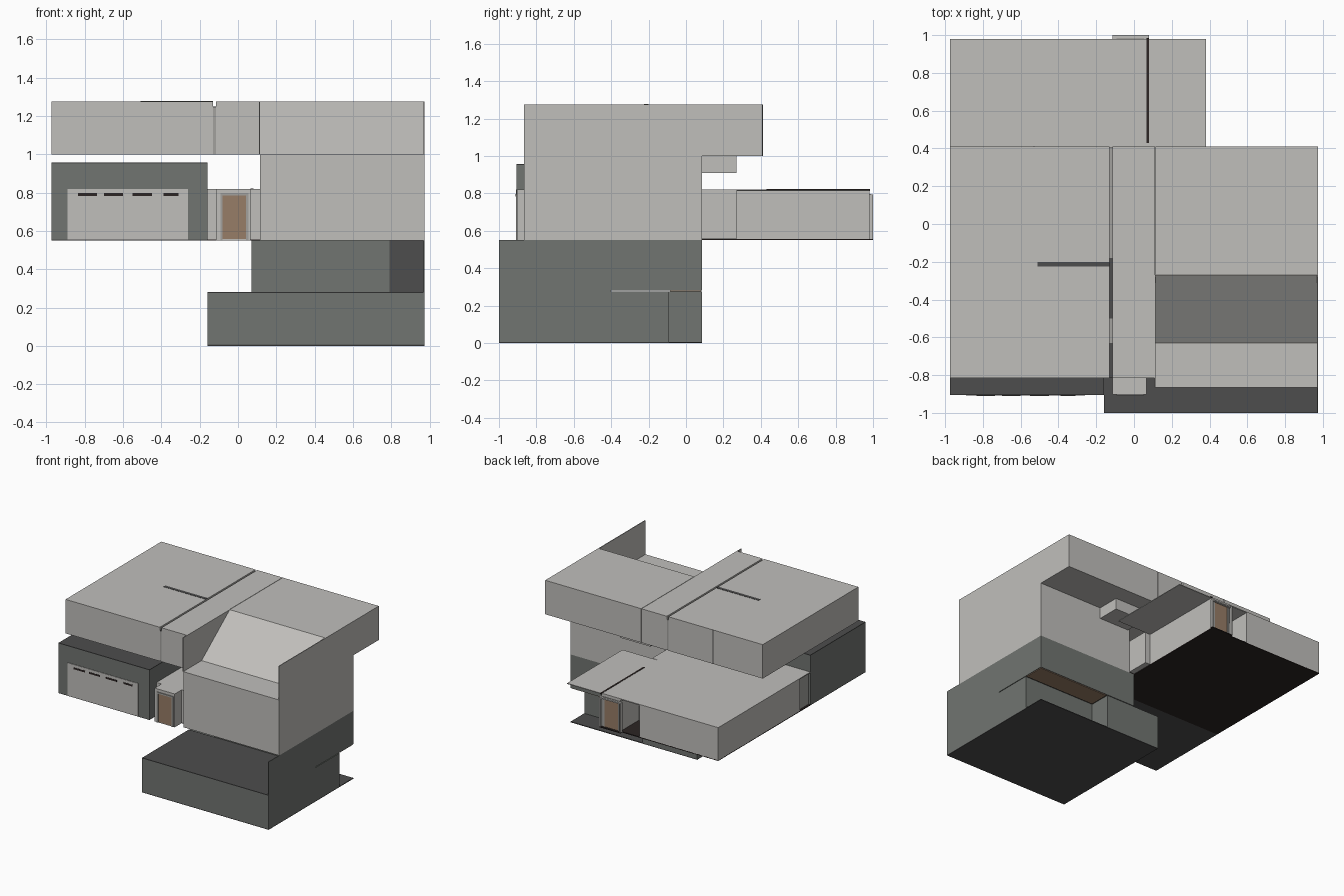
import bpy, bmesh


def mat(name, rgb):
    m = bpy.data.materials.new(name)
    m.diffuse_color = (*rgb, 1)
    return m


LIGHT = mat("light plaster", (0.53, 0.52, 0.50))
GREEN = mat("grey green cladding", (0.165, 0.178, 0.165))
DARK = mat("dark flat roof", (0.075, 0.075, 0.075))
WOOD = mat("brown wood", (0.31, 0.205, 0.135))
BLACK = mat("black brown floor", (0.025, 0.018, 0.017))
FRAME = mat("frame grey", (0.36, 0.355, 0.34))


def box(name, x0, x1, y0, y1, z0, z1, m):
    """Axis-aligned box given by its limits."""
    bm = bmesh.new()
    bmesh.ops.create_cube(bm, size=1)
    for v in bm.verts:
        v.co = (x1 if v.co.x > 0 else x0, y1 if v.co.y > 0 else y0, z1 if v.co.z > 0 else z0)
    return finish(name, bm, m)


def prism(name, profile, x0, x1, m):
    """Side profile (y, z) pushed along x."""
    bm = bmesh.new()
    f = bm.faces.new([bm.verts.new((x0, y, z)) for y, z in profile])
    r = bmesh.ops.extrude_face_region(bm, geom=[f])
    for v in r["geom"]:
        if isinstance(v, bmesh.types.BMVert):
            v.co.x = x1
    bmesh.ops.recalc_face_normals(bm, faces=bm.faces)
    return finish(name, bm, m)


def finish(name, bm, m):
    me = bpy.data.meshes.new(name)
    bm.to_mesh(me)
    bm.free()
    me.materials.append(m)
    ob = bpy.data.objects.new(name, me)
    bpy.context.collection.objects.link(ob)
    return ob


W = 0.975  # half width
E = 0.004  # thickness of plates

# Basement: ground slab, front block, rear block beside the open corner
box("ground_slab", -0.16, W, -1, 0.085, 0, 0.006, DARK)
box("basement_front", -0.16, W, -1, -0.09, 0.006, 0.275, GREEN)
box("basement_back", -0.16, 0.33, -0.09, 0.085, 0.006, 0.275, GREEN)
box("terrace_floor", -0.16, W - 0.006, -1, -0.4, 0.275, 0.28, DARK)
box("basement_upper", 0.07, W, -0.4, 0.085, 0.28, 0.55, GREEN)
box("terrace_opening", 0.79, W - 0.006, -0.4 - E, -0.4, 0.28, 0.55, DARK)
box("terrace_side_wall", W - 0.006, W, -1, -0.4, 0.275, 0.55, GREEN)
box("corner_ceiling", 0.335, W - 0.005, -0.085, 0.08, 0.274, 0.28, WOOD)

# Right wing with the sloped roof
box("right_wing", 0.115, W, -0.865, 0.085, 0.55, 1.0, LIGHT)
prism("right_roof", [(-0.63, 1.0), (0.41, 1.0), (0.41, 1.275), (-0.27, 1.275)], 0.115, W, LIGHT)
box("right_gable_wall", W - 0.006, W, -0.865, -0.27, 1.0, 1.275, LIGHT)
box("inner_gable_wall", 0.109, 0.115, -0.865, -0.27, 1.0, 1.275, LIGHT)
box("rear_bay", 0.13, 0.4, 0.085, 0.27, 0.91, 1.0, LIGHT)

# Floating roof volumes with the joint between them
box("middle_roof", -0.115, 0.112, -0.815, 0.41, 1.0, 1.275, LIGHT)
box("left_roof", -W, -0.13, -0.815, 0.41, 1.0, 1.275, LIGHT)
box("roof_joint", -0.13, -0.115, -0.81, 0.405, 1.0, 1.245, FRAME)
for y0, y1 in ((-0.5, -0.18), (-0.815, -0.63)):
    box("joint_shadow_strip", -0.13, -0.115, y0, y1, 1.243, 1.25, DARK)
box("roof_slot", -0.51, -0.13, -0.225, -0.2, 1.273, 1.277, DARK)
box("rear_slot", -0.535, -0.525, 0.408, 0.412, 1.0, 1.275, DARK)

# Left front room, dark with a pale panel
box("left_room", -W, -0.16, -0.905, -0.2, 0.555, 0.952, GREEN)
box("left_room_roof", -W, -0.16, -0.905, -0.2, 0.952, 0.957, DARK)
box("left_room_floor", -W, -0.16, -0.905, -0.2, 0.55, 0.555, DARK)
box("front_panel", -0.89, -0.26, -0.905 - E, -0.9, 0.555, 0.82, LIGHT)
for x, w in ((-0.785, 0.1), (-0.65, 0.1), (-0.5, 0.1), (-0.35, 0.08)):
    box("panel_slit", x - w / 2, x + w / 2, -0.911, -0.907, 0.783, 0.797, BLACK)

# Corridor running through the house
box("corridor", -0.16, 0.115, -0.815, 0.27, 0.556, 0.82, LIGHT)
box("corridor_floor", -0.16, 0.115, -0.815, 0.085, 0.55, 0.556, BLACK)
box("front_porch", -0.115, 0.065, -0.903, -0.815, 0.55, 0.82, LIGHT)

# Rear wing, with a recessed niche beside the back door
box("rear_floor", -W, 0.07, -0.2, 0.98, 0.55, 0.557, BLACK)
box("rear_wing", -W, -0.27, -0.07, 0.98, 0.555, 0.815, LIGHT)
box("rear_wing_link", -W + 0.015, -0.16, -0.2, -0.07, 0.555, 0.815, FRAME)
box("rear_hall", -0.27, 0.07, 0.0, 0.745, 0.556, 0.815, LIGHT)
box("niche_window", -0.255, -0.13, 0.745, 0.75, 0.57, 0.79, FRAME)
box("back_porch", -0.1, 0.07, 0.745, 0.98, 0.556, 0.815, LIGHT)
box("rear_roof", -W, 0.07, -0.2, 0.98, 0.812, 0.82, LIGHT)
box("canopy", 0.07, 0.38, 0.27, 0.98, 0.812, 0.818, LIGHT)
box("canopy_joint", 0.066, 0.08, 0.43, 0.985, 0.812, 0.822, BLACK)
box("back_porch_sill", -0.115, 0.08, 0.98, 1.0, 0.55, 0.557, BLACK)


# Doors with frames, facing front and back
def door(name, y, s):
    def d(part, x0, x1, a, b, z0, z1, m):
        ya, yb = sorted((y + s * a, y + s * b))
        box(name + part, x0, x1, ya, yb, z0, z1, m)
    d("_leaf", -0.08, 0.042, -0.005, 0.003, 0.557, 0.785, WOOD)
    for x in (-0.092, 0.042):
        d("_jamb", x, x + 0.012, -0.005, 0.006, 0.55, 0.795, FRAME)
    d("_lintel", -0.092, 0.054, -0.005, 0.006, 0.785, 0.797, FRAME)


door("front_door", -0.903, -1)
door("back_door", 0.98, 1)
for x in (-0.115, 0.068):
    box("back_door_fin", x, x + 0.012, 0.98, 1.0, 0.557, 0.79, LIGHT)
box("back_door_hood", -0.115, 0.08, 0.98, 1.0, 0.785, 0.795, LIGHT)
